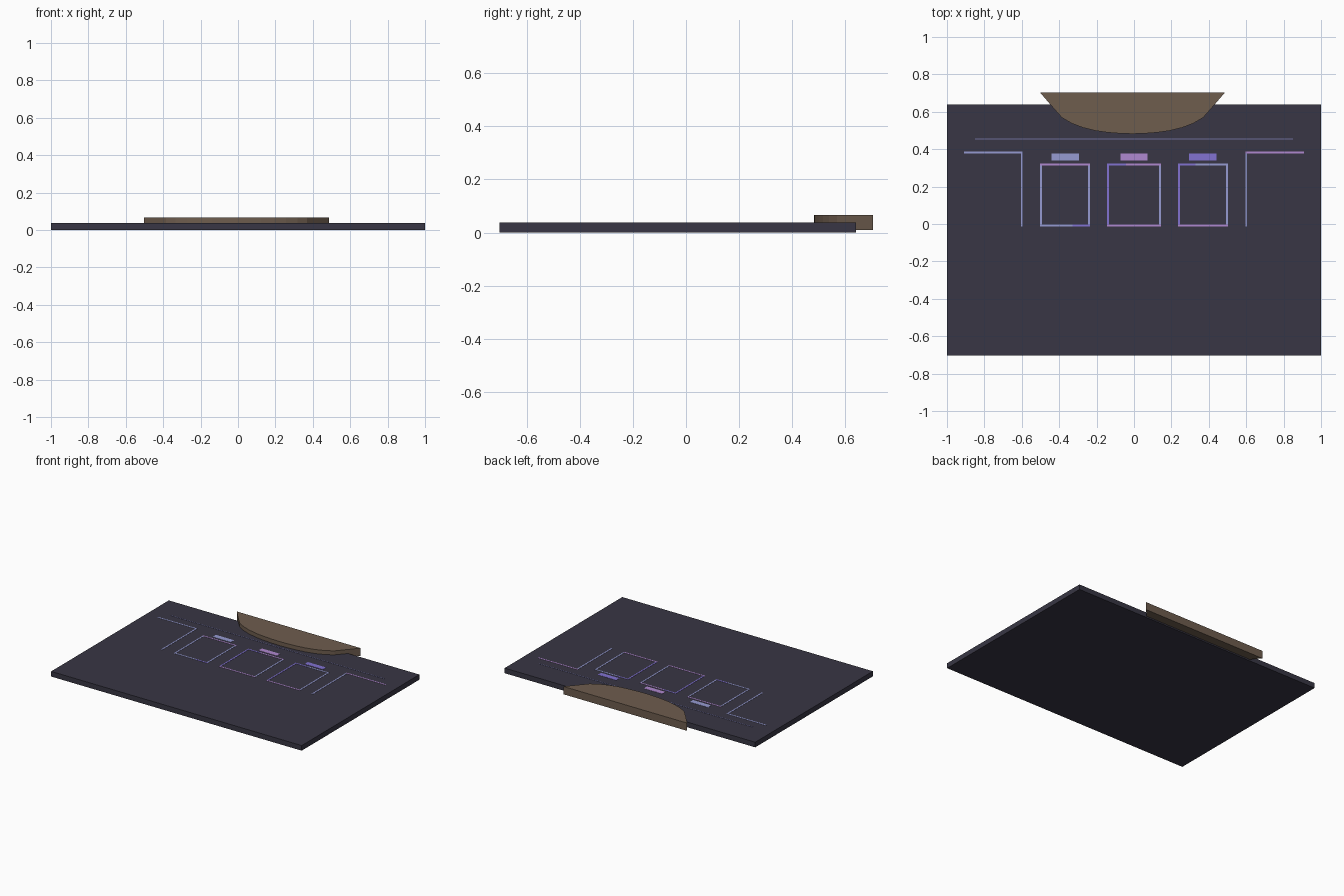
import bpy, bmesh

if "Cube" in bpy.data.objects:
    bpy.data.objects.remove(bpy.data.objects["Cube"])

def material(name, rgb):
    m = bpy.data.materials.new(name)
    m.diffuse_color = (*rgb, 1)
    m.use_nodes = True
    m.node_tree.nodes["Principled BSDF"].inputs["Base Color"].default_value = m.diffuse_color
    return m

SLATE = material("dark slate", (0.040, 0.037, 0.058))
BROWN = material("brown", (0.156, 0.109, 0.076))
BLUE = material("lavender blue", (0.305, 0.328, 0.645))
PURPLE = material("orchid purple", (0.434, 0.246, 0.631))
VIOLET = material("violet", (0.223, 0.171, 0.645))
DIM = material("dim lavender", (0.162, 0.162, 0.352))

TOP = 0.037      # board top
PLATE = 0.0015   # thickness of painted lines
W = 0.010        # line width

def prism(name, outline, z0, z1, mat):
    bm = bmesh.new()
    face = bm.faces.new([bm.verts.new((x, y, z0)) for x, y in outline])
    ext = bmesh.ops.extrude_face_region(bm, geom=[face])
    for g in ext["geom"]:
        if isinstance(g, bmesh.types.BMVert):
            g.co.z = z1
    bmesh.ops.recalc_face_normals(bm, faces=bm.faces[:])
    me = bpy.data.meshes.new(name)
    bm.to_mesh(me)
    bm.free()
    me.materials.append(mat)
    ob = bpy.data.objects.new(name, me)
    bpy.context.collection.objects.link(ob)
    return ob

def box(name, x0, x1, y0, y1, z0, z1, mat):
    return prism(name, [(x0, y0), (x1, y0), (x1, y1), (x0, y1)], z0, z1, mat)

def plate(name, x0, x1, y0, y1, mat):
    return box(name, x0, x1, y0, y1, TOP - 0.0005, TOP + PLATE, mat)

# Board
box("board", -1, 1, -0.702, 0.639, 0, TOP, SLATE)

# Curved back piece, symmetric about its own centre line
half = [(0.494, 0.703), (0.436, 0.635), (0.378, 0.569), (0.325, 0.538),
        (0.265, 0.515), (0.200, 0.499), (0.130, 0.489), (0.065, 0.484)]
cx = -0.008
outline = ([(cx - x, y) for x, y in half] + [(cx, 0.482)]
           + [(cx + x, y) for x, y in reversed(half)])
prism("curved_back_piece", outline, 0.010, 0.066, BROWN)

# Long thin line behind the panels
plate("long_line", -0.85, 0.85, 0.4525, 0.4575, DIM)

# Corner lines at both sides
for side, s, mat in (("left", -1, BLUE), ("right", 1, PURPLE)):
    xs = sorted((s * 0.595, s * 0.91))
    plate(side + "_corner_bar", *xs, 0.378, 0.388, mat)
    xs = sorted((s * 0.595, s * 0.605))
    plate(side + "_corner_post", *xs, -0.013, 0.378, BLUE)

# Three framed panels with a tab above each
# x0, x1, tab centre, tab, left, right, top pair, bottom pair
panels = [
    ("left", -0.503, -0.235, -0.367, BLUE, BLUE, BLUE, (PURPLE, PURPLE), (BLUE, VIOLET)),
    ("middle", -0.144, 0.144, 0.0, PURPLE, VIOLET, BLUE, (VIOLET, PURPLE), (PURPLE, PURPLE)),
    ("right", 0.235, 0.503, 0.367, VIOLET, VIOLET, BLUE, (VIOLET, BLUE), (PURPLE, PURPLE)),
]
Y0, Y1 = -0.013, 0.323
for n, x0, x1, tc, tab, left, right, top, bottom in panels:
    plate(n + "_tab", tc - 0.073, tc + 0.073, 0.340, 0.377, tab)
    plate(n + "_frame_left", x0, x0 + W, Y0 + W, Y1 - W, left)
    plate(n + "_frame_right", x1 - W, x1, Y0 + W, Y1 - W, right)
    xm = x0 + 0.35 * (x1 - x0)
    plate(n + "_frame_top_a", x0, xm, Y1 - W, Y1, top[0])
    plate(n + "_frame_top_b", xm, x1, Y1 - W, Y1, top[1])
    xm = x0 + 0.65 * (x1 - x0)
    plate(n + "_frame_bottom_a", x0, xm, Y0, Y0 + W, bottom[0])
    plate(n + "_frame_bottom_b", xm, x1, Y0, Y0 + W, bottom[1])
